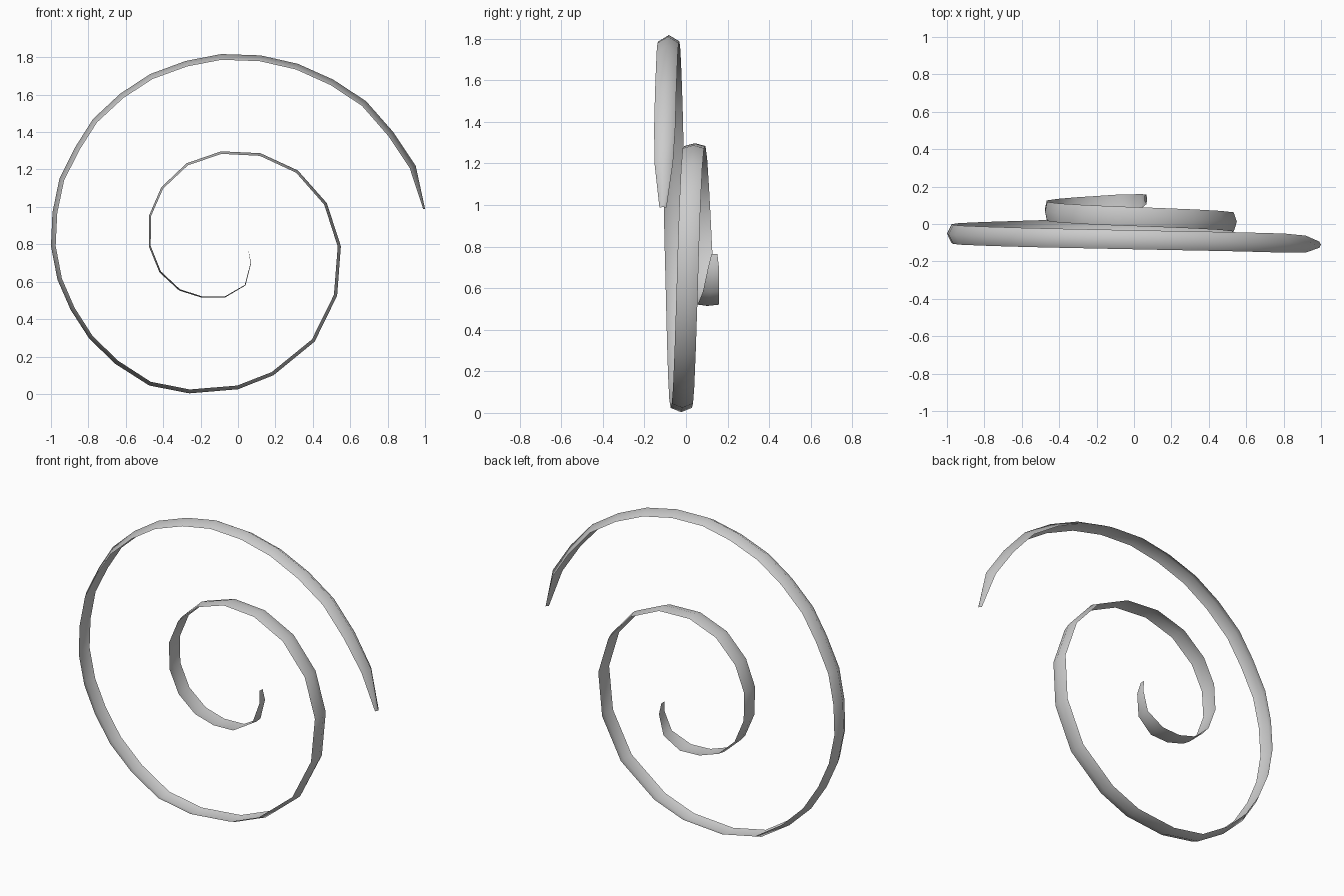
import bpy, bmesh, math
from mathutils import Vector

if "Cube" in bpy.data.objects:
    bpy.data.objects.remove(bpy.data.objects["Cube"])

# Outer ridge of the spiral as (x, z), from the outer tip to the inner tip
path = [(1.0, .99), (.95, 1.22), (.83, 1.40), (.685, 1.565), (.51, 1.68), (.32, 1.765),
        (.12, 1.81), (-.09, 1.817), (-.28, 1.78), (-.47, 1.71), (-.63, 1.605), (-.775, 1.47),
        (-.87, 1.32), (-.955, 1.15), (-.992, .97), (-1.0, .79), (-.965, .61), (-.895, .45),
        (-.795, .295), (-.655, .16), (-.475, .045), (-.26, .003), (0, .025), (.19, .10),
        (.41, .28), (.53, .525), (.55, .79), (.475, 1.02), (.32, 1.195), (.12, 1.287),
        (-.09, 1.297), (-.275, 1.233), (-.41, 1.105), (-.475, .955), (-.477, .79),
        (-.42, .65), (-.315, .553), (-.195, .515), (-.07, .515), (.04, .58), (.07, .70),
        (.057, .765)]
pts = [Vector(p) for p in path]
n = len(pts)

# Half widths near the two tapered tips; elsewhere the ribbon is even
taper = {0: .017, 1: .045, n - 3: .039, n - 2: .026, n - 1: .014}

bm = bmesh.new()
rows = []
heading = None
for i, p in enumerate(pts):
    back = (p - pts[max(i - 1, 0)]).normalized()
    ahead = (pts[min(i + 1, n - 1)] - p).normalized()
    t = (back + ahead).normalized()
    a = math.atan2(t.y, t.x)
    while heading is not None and a < heading - .5:
        a += 2 * math.pi
    heading = a
    # Ribbon drifts backwards steadily as it winds inwards
    y = -.115 + .031 * (math.degrees(heading) - 90) / 90
    half = taper.get(i, .051)
    depth = .034 * (1 - i / (n - 1)) ** .75 + .001
    if i == 0:
        depth = .01
    q = p + Vector((-t.y, t.x)) * depth
    rows.append([bm.verts.new((q.x, y - half, q.y)),
                 bm.verts.new((p.x, y, p.y)),
                 bm.verts.new((q.x, y + half, q.y))])

# Two strips of faces either side of the ridge
for r, s in zip(rows, rows[1:]):
    for j in range(2):
        f = bm.faces.new((r[j], r[j + 1], s[j + 1], s[j]))
        f.smooth = True

mesh = bpy.data.meshes.new("spiral_ribbon")
bm.to_mesh(mesh)
bm.free()
obj = bpy.data.objects.new("spiral_ribbon", mesh)
bpy.context.collection.objects.link(obj)
